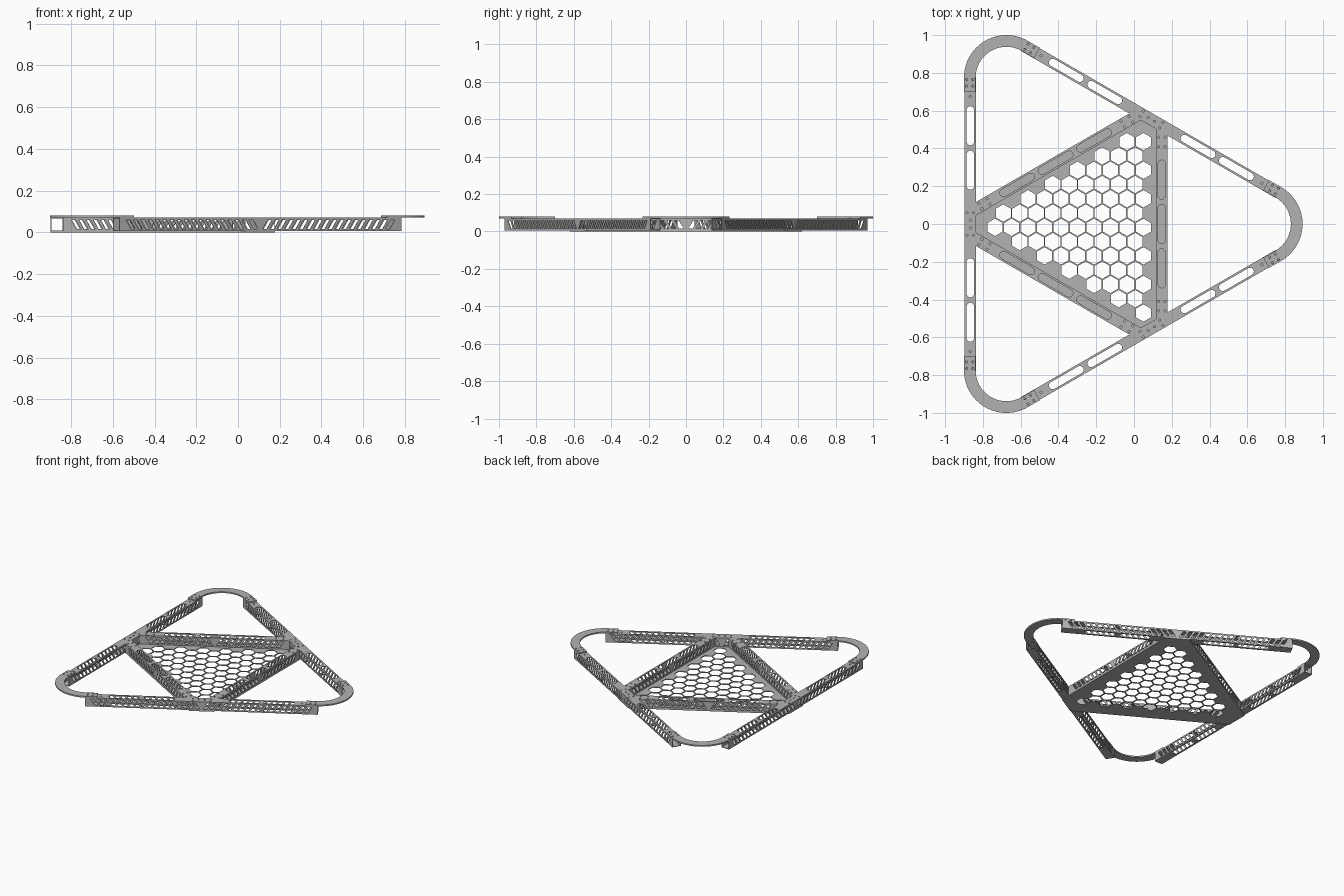
import bpy, bmesh
from math import cos, sin, pi, radians
from mathutils import Matrix, Vector

cube = bpy.data.objects.get("Cube")
if cube:
    bpy.data.objects.remove(cube)

CENTRE = Vector((-0.2277, 0, 0))      # middle of the triangular frame
WIDTH, WALL = 0.062, 0.004            # beam width and wall thickness
BASE, TOP, CAP = 0.006, 0.07, 0.08    # plate top, beam top, corner top
OUTER, INNER = 0.639, 0.3745          # beam centre lines from the middle
CLIP = OUTER - WIDTH / 2              # inner face of the outer beams

grey = bpy.data.materials.new("light_grey")
grey.use_nodes = True
grey.diffuse_color = (0.45, 0.45, 0.45, 1)
grey.node_tree.nodes["Principled BSDF"].inputs["Base Color"].default_value = (0.45, 0.45, 0.45, 1)


def ngon(x, y, r, n, turn=0.0):
    return [(x + r * cos(turn + 2 * pi * i / n), y + r * sin(turn + 2 * pi * i / n)) for i in range(n)]


def slot(y, length, width):
    """Rounded slot running along y."""
    r, h = width / 2, (length - width) / 2
    arc = [pi * i / 8 for i in range(9)]
    return ([(r * cos(a), y + h + r * sin(a)) for a in arc]
            + [(-r * cos(a), y - h - r * sin(a)) for a in arc])


def frame(angle, dist, z, upright=False):
    """Place a panel flat, or standing along the beam, at a distance from the middle."""
    n = Vector((cos(angle), sin(angle), 0))
    t = Vector((-sin(angle), cos(angle), 0))
    up = Vector((0, 0, 1))
    axes = (t, up, n) if upright else (n, t, up)
    m = Matrix(axes).transposed().to_4x4()
    m.translation = CENTRE + n * dist + up * z
    return m


def panel(bm, outline, holes, thick, matrix):
    """Sheet with cut-outs, added to bm."""
    curve = bpy.data.curves.new("sheet", 'CURVE')
    curve.dimensions, curve.fill_mode, curve.extrude = '2D', 'BOTH', thick / 2
    for loop in [outline] + holes:
        s = curve.splines.new('POLY')
        s.points.add(len(loop) - 1)
        for p, (x, y) in zip(s.points, loop):
            p.co = (x, y, 0, 1)
        s.use_cyclic_u = True
    obj = bpy.data.objects.new("sheet", curve)
    bpy.context.collection.objects.link(obj)
    bpy.context.view_layer.update()
    mesh = bpy.data.meshes.new_from_object(obj.evaluated_get(bpy.context.evaluated_depsgraph_get()))
    mesh.transform(matrix)
    bm.from_mesh(mesh)
    bpy.data.objects.remove(obj)
    bpy.data.curves.remove(curve)
    bpy.data.meshes.remove(mesh)


def finish(bm, name):
    mesh = bpy.data.meshes.new(name)
    bmesh.ops.remove_doubles(bm, verts=bm.verts, dist=1e-5)
    bmesh.ops.recalc_face_normals(bm, faces=bm.faces)
    for f in bm.faces:
        f.material_index = 0
        f.smooth = False
    bm.to_mesh(mesh)
    bm.free()
    mesh.materials.append(grey)
    bpy.context.collection.objects.link(bpy.data.objects.new(name, mesh))


def side_slots(half):
    """Slanted lattice openings, mirrored about the middle of the beam."""
    low, high, lean, w = 0.010, TOP - BASE - 0.010, 0.028, 0.024
    loops, u = [], 0.012
    while u + lean + w < half - 0.012:
        for s in (1, -1):
            loops.append([(s * u, low), (s * (u + w), low), (s * (u + w + lean), high), (s * (u + lean), high)])
        u += 0.040
    return loops


def beam(name, angle, dist, half_in, half_out, slots, screws):
    """Square tube: slotted top and bottom, lattice sides."""
    bm = bmesh.new()
    w = WIDTH / 2
    outline = [(-w, -half_in), (w, -half_out), (w, half_out), (-w, half_in)]
    cuts = [slot(s * y, 0.207, 0.04) for y in slots for s in ((1, -1) if y else (1,))]
    dots = [ngon(x, s * y, 0.006, 10) for x, y in screws for s in (1, -1)]
    panel(bm, outline, cuts + dots, WALL, frame(angle, dist, TOP - WALL / 2))
    panel(bm, outline, cuts, WALL, frame(angle, dist, BASE + WALL / 2))
    for side, half in ((-1, half_in), (1, half_out)):
        wall = [(-half, 0), (half, 0), (half, TOP - BASE), (-half, TOP - BASE)]
        panel(bm, wall, side_slots(half), WALL, frame(angle, dist + side * (w - WALL / 2), BASE, True))
    finish(bm, name)


def mitre(d):
    """Half length at which an inner beam edge meets the outer beam."""
    return (CLIP - d / 2) / cos(radians(30))


# Outer and inner beams
outer_screws = [(x, y) for x in (-0.017, 0.017) for y in (0.06, 0.73, 0.765)] + [(0, 0.02), (0, 0.675)]
inner_screws = [(-0.017, 0.46), (0.017, 0.46), (-0.017, 0.41), (0.017, 0.41)]
for i, side in enumerate(("left", "front", "back")):
    a = pi + i * 2 * pi / 3
    if side == "left":
        a = pi
    beam(("right", "front", "back")[i] + "_outer_beam", a, OUTER, 0.78, 0.78, (0.285, 0.52), outer_screws)
    beam(("left", "back", "front")[i] + "_inner_beam", a + pi, INNER,
         mitre(INNER - WIDTH / 2), mitre(INNER + WIDTH / 2), (0, 0.235), inner_screws)

# Rounded corner plates on top of the beam ends
R, REACH, SPREAD = 0.225, 0.075, radians(60)
for i, name in enumerate(("left_corner", "back_corner", "front_corner")):
    def rim(r):
        arc = [-SPREAD + 2 * SPREAD * k / 32 for k in range(33)]
        pts = [(r * cos(t), r * sin(t)) for t in arc]
        first, last = pts[0], pts[-1]
        back = Vector((-sin(SPREAD), cos(SPREAD))) * REACH
        return ([(first[0] + back.x, first[1] - back.y)] + pts + [(last[0] + back.x, last[1] + back.y)])
    holes = []
    for off in (0.01, 0.045):
        for r in (R - 0.014, R - 0.048):
            for s in (1, -1):
                x = r * cos(SPREAD) - sin(SPREAD) * off
                y = r * sin(SPREAD) + cos(SPREAD) * off
                holes.append(ngon(x, s * y, 0.006, 10))
    bm = bmesh.new()
    panel(bm, rim(R) + rim(R - WIDTH)[::-1], holes, CAP - TOP, frame(i * 2 * pi / 3, 0.895, (CAP + TOP) / 2))
    finish(bm, name + "_plate")

# Floor plate with honeycomb openings
edge, tip = INNER + WIDTH / 2, OUTER + WIDTH / 2
y_tip = (tip - edge / 2) / cos(radians(30))
outline = []
for k in range(3):
    a = k * 2 * pi / 3
    for y in (-y_tip, y_tip):
        outline.append((edge * cos(a) - y * sin(a), edge * sin(a) + y * cos(a)))
PITCH = 0.0873
cells = []
for row in range(13):
    y = 0.436 - row * PITCH * cos(radians(30))
    for col in range(11):
        x = 0.05 - CENTRE.x - (col + (row % 2) / 2) * PITCH
        if max(x, -x / 2 + abs(y) * cos(radians(30))) < 0.295:
            cells.append(ngon(x, y, 0.046, 6, pi / 6))
bm = bmesh.new()
panel(bm, outline, cells, BASE, frame(0, 0, BASE / 2))
finish(bm, "honeycomb_floor")
